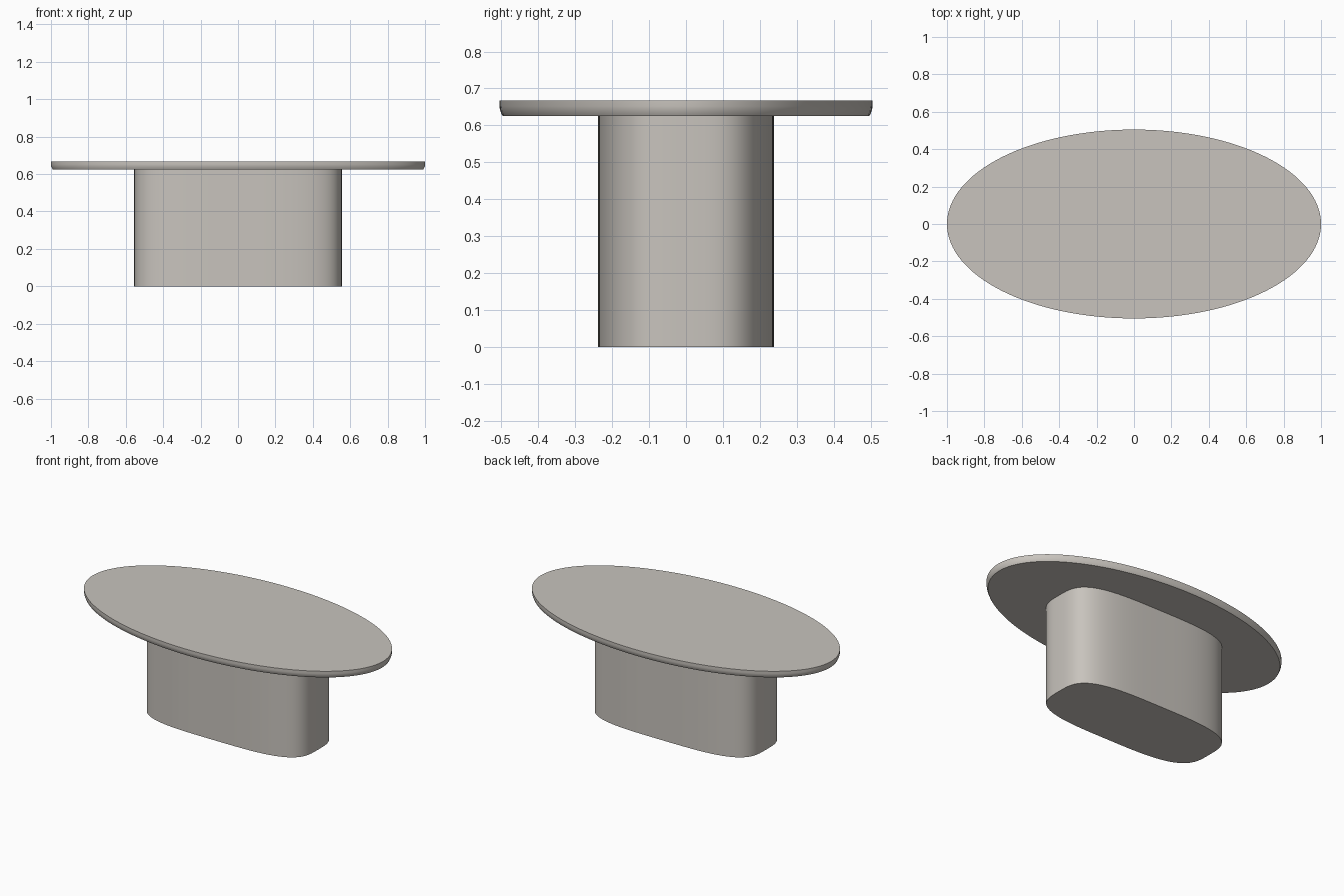
import bpy, bmesh, math

if "Cube" in bpy.data.objects:
    bpy.data.objects.remove(bpy.data.objects["Cube"])

mat = bpy.data.materials.new("warm_grey")
mat.diffuse_color = (0.58, 0.55, 0.51, 1.0)
mat.use_nodes = True
mat.node_tree.nodes["Principled BSDF"].inputs["Base Color"].default_value = mat.diffuse_color


def superellipse(a, b, n, count=128):
    """Points of a rounded outline; n = 2 is a plain ellipse."""
    pts = []
    for i in range(count):
        t = 2 * math.pi * i / count
        c, s = math.cos(t), math.sin(t)
        pts.append((a * math.copysign(abs(c) ** (2 / n), c),
                    b * math.copysign(abs(s) ** (2 / n), s)))
    return pts


def loft(name, rings):
    """Closed solid through stacked (outline, z) rings."""
    bm = bmesh.new()
    loops = [[bm.verts.new((x, y, z)) for x, y in pts] for pts, z in rings]
    count = len(loops[0])
    for low, high in zip(loops, loops[1:]):
        for i in range(count):
            j = (i + 1) % count
            bm.faces.new((low[i], low[j], high[j], high[i]))
    bm.faces.new(loops[0][::-1])
    bm.faces.new(loops[-1])
    mesh = bpy.data.meshes.new(name)
    bm.to_mesh(mesh)
    bm.free()
    mesh.materials.append(mat)
    obj = bpy.data.objects.new(name, mesh)
    bpy.context.collection.objects.link(obj)
    bpy.ops.object.select_all(action='DESELECT')
    obj.select_set(True)
    bpy.context.view_layer.objects.active = obj
    bpy.ops.object.shade_smooth_by_angle(angle=math.radians(35))
    return obj


# Pedestal: straight column with a softly squared oval section
foot = superellipse(0.555, 0.238, 3.5)
loft("pedestal", [(foot, 0.0), (foot, 0.626)])

# Oval top, its rim easing inward towards the underside
rim = [(0.009, 0.625), (0.005, 0.632), (0.001, 0.643), (0.0, 0.652), (0.0, 0.667)]
loft("table_top", [(superellipse(1.0 - d, 0.505 - d, 2), z) for d, z in rim])
